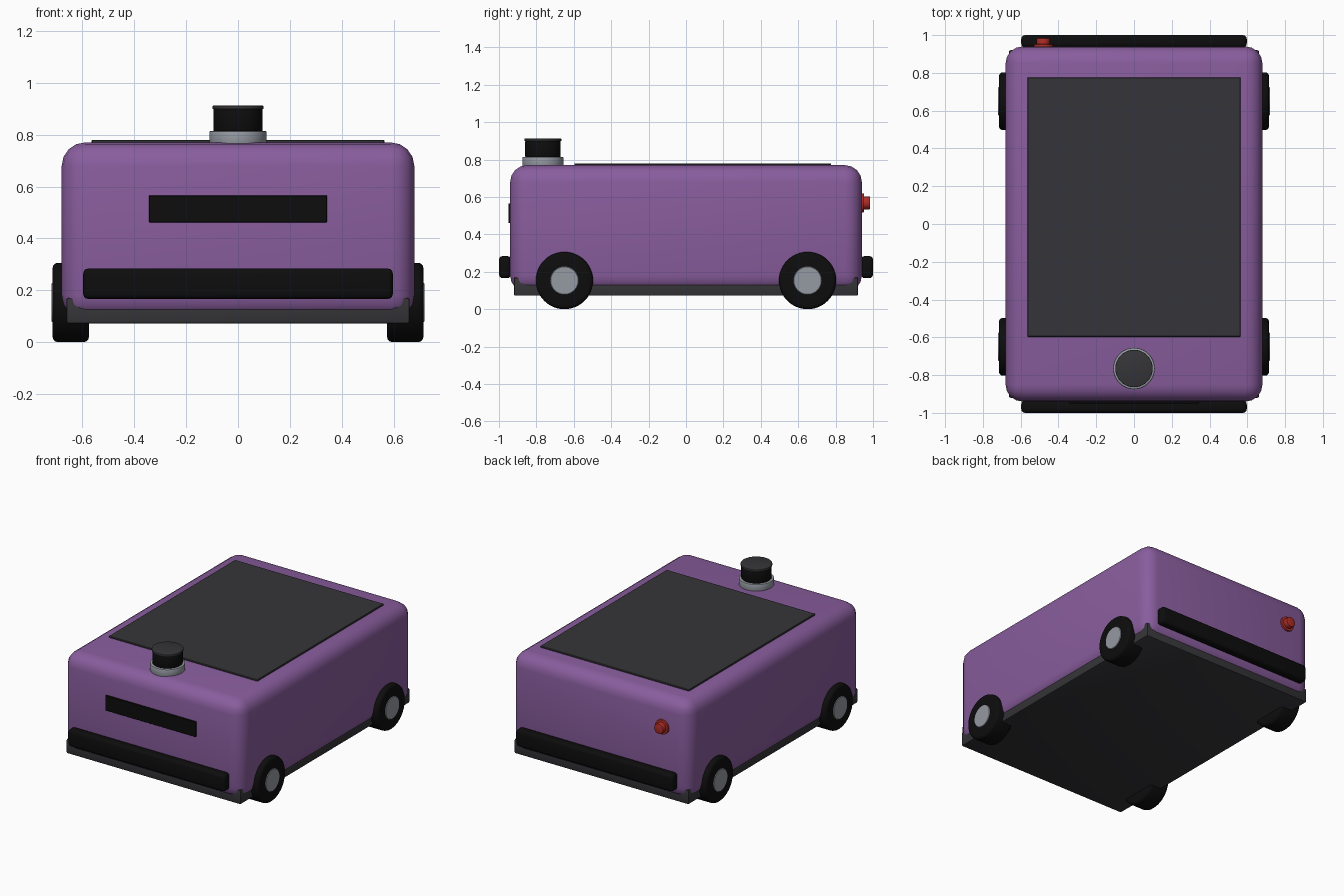
import bpy, math

if "Cube" in bpy.data.objects:
    bpy.data.objects.remove(bpy.data.objects["Cube"])


def material(name, color):
    m = bpy.data.materials.new(name)
    m.diffuse_color = (*color, 1)
    m.use_nodes = True
    m.node_tree.nodes["Principled BSDF"].inputs["Base Color"].default_value = m.diffuse_color
    return m


PURPLE = material("purple paint", (0.25, 0.11, 0.34))
DARK = material("dark grey", (0.036, 0.036, 0.041))
BLACK = material("black rubber", (0.004, 0.004, 0.004))
SILVER = material("silver grey", (0.30, 0.32, 0.36))
RED = material("red", (0.42, 0.025, 0.02))


def finish(ob, name, mat, bevel, segments):
    ob.name = name
    ob.data.materials.append(mat)
    if bevel:
        mod = ob.modifiers.new("rounded edges", 'BEVEL')
        mod.width, mod.segments = bevel, segments
        mod.limit_method = 'ANGLE'
        mod.angle_limit = math.radians(40)
        bpy.ops.object.modifier_apply(modifier=mod.name)
    bpy.ops.object.shade_smooth_by_angle(angle=math.radians(35))
    return ob


def box(name, mat, x, y, z, bevel=0, segments=3):
    """Box from (min, max) ranges."""
    lo, hi = zip(x, y, z)
    bpy.ops.mesh.primitive_cube_add(
        size=1, location=[(a + b) / 2 for a, b in zip(lo, hi)])
    ob = bpy.context.object
    ob.scale = [b - a for a, b in zip(lo, hi)]
    bpy.ops.object.transform_apply(location=False, rotation=False, scale=True)
    return finish(ob, name, mat, bevel, segments)


def cylinder(name, mat, radius, depth, center, axis='Z', bevel=0, segments=2):
    rot = {'X': (0, math.pi / 2, 0), 'Y': (math.pi / 2, 0, 0), 'Z': (0, 0, 0)}[axis]
    bpy.ops.mesh.primitive_cylinder_add(
        vertices=48, radius=radius, depth=depth, location=center, rotation=rot)
    return finish(bpy.context.object, name, mat, bevel, segments)


# Rounded shell and the tray below it, whose corners poke out
box("body", PURPLE, (-0.68, 0.68), (-0.94, 0.94), (0.09, 0.77), 0.09, 4)
box("chassis", DARK, (-0.662, 0.662), (-0.92, 0.92), (0.072, 0.17), 0.008, 2)

# Lid panel and front sensor window
box("lid_panel", DARK, (-0.565, 0.565), (-0.597, 0.775), (0.76, 0.78), 0.003, 1)
box("sensor_window", BLACK, (-0.343, 0.343), (-0.95, -0.93), (0.462, 0.566), 0.002, 1)

# Bumpers front and back
for side, name in ((-1, "front_bumper"), (1, "back_bumper")):
    box(name, BLACK, (-0.597, 0.597), sorted((side * 0.935, side * 1.0)),
        (0.166, 0.284), 0.02, 3)

# Wheels with hubs
for sx, xn in ((-1, "left"), (1, "right")):
    for sy, yn in ((-1, "front"), (1, "back")):
        cylinder(f"{yn}_{xn}_tyre", BLACK, 0.153, 0.14,
                 (sx * 0.645, sy * 0.65, 0.153), 'X', 0.02, 3)
        cylinder(f"{yn}_{xn}_hub", SILVER, 0.076, 0.148,
                 (sx * 0.645, sy * 0.65, 0.153), 'X', 0.003, 1)

# Scanner turret on the roof
cylinder("scanner_base", SILVER, 0.11, 0.055, (0, -0.765, 0.7875), 'Z', 0.006)
cylinder("scanner_drum", BLACK, 0.095, 0.09, (0, -0.765, 0.857), 'Z', 0.006)
cylinder("scanner_cap", DARK, 0.099, 0.013, (0, -0.765, 0.9055), 'Z', 0.003)

# Stop button on the back
cylinder("button_flange", RED, 0.05, 0.025, (-0.48, 0.9395, 0.568), 'Y', 0.003)
cylinder("button", RED, 0.035, 0.05, (-0.48, 0.96, 0.568), 'Y', 0.006)
